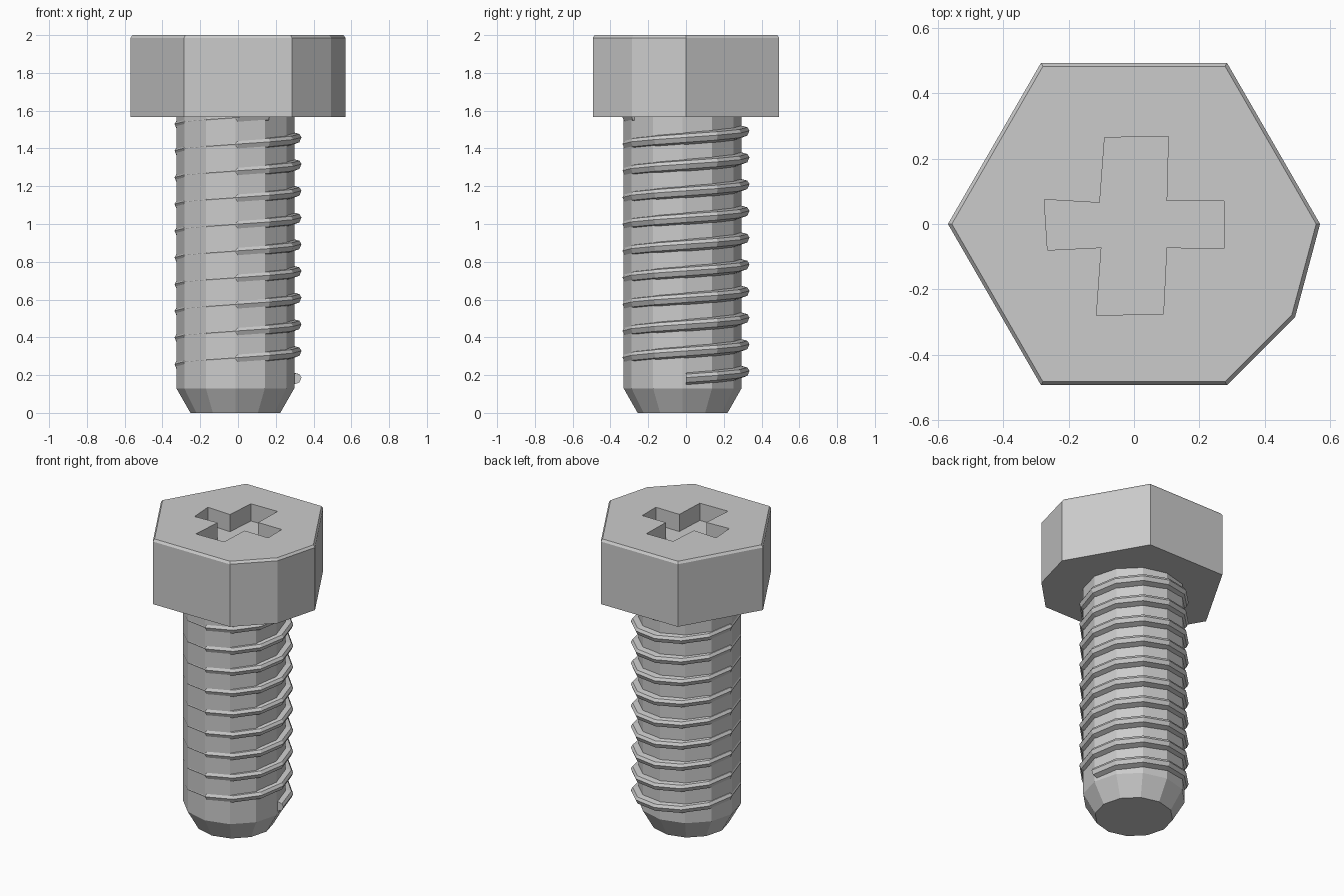
import bpy, bmesh, math

if "Cube" in bpy.data.objects:
    bpy.data.objects.remove(bpy.data.objects["Cube"])


def make_object(name, bm):
    bmesh.ops.recalc_face_normals(bm, faces=bm.faces)
    mesh = bpy.data.meshes.new(name)
    bm.to_mesh(mesh)
    bm.free()
    obj = bpy.data.objects.new(name, mesh)
    bpy.context.collection.objects.link(obj)
    return obj


def loft(name, rings, closed_ends=True):
    """Skin a list of equal-length point rings."""
    bm = bmesh.new()
    vs = [[bm.verts.new(p) for p in ring] for ring in rings]
    n = len(vs[0])
    for a, b in zip(vs, vs[1:]):
        for i in range(n):
            j = (i + 1) % n
            bm.faces.new((a[i], a[j], b[j], b[i]))
    if closed_ends:
        bm.faces.new(vs[0][::-1])
        bm.faces.new(vs[-1])
    return make_object(name, bm)


def polar_ring(degrees, radius, z, cx=0.0, cy=0.0):
    return [(cx + radius * math.cos(math.radians(d)),
             cy + radius * math.sin(math.radians(d)), z) for d in degrees]


# Head: hexagon with one extra clipped corner and a fine top chamfer
corners = (0, 60, 120, 180, 240, 300, 330)
head = loft("head", [polar_ring(corners, 0.57, 1.567),
                     polar_ring(corners, 0.57, 1.985),
                     polar_ring(corners, 0.558, 2.0)])

# Cross-shaped driver recess, slightly uneven
cross = [(-0.09, 0.265), (0.105, 0.268), (0.1, 0.07), (0.275, 0.07),
         (0.275, -0.075), (0.1, -0.072), (0.09, -0.275), (-0.115, -0.28),
         (-0.1, -0.072), (-0.265, -0.08), (-0.275, 0.075), (-0.105, 0.065)]
cutter = loft("recess_cutter", [[(x, y, z) for x, y in cross] for z in (1.885, 2.1)])
cutter.hide_render = True
cutter.hide_viewport = True
cut = head.modifiers.new("recess", 'BOOLEAN')
cut.operation = 'DIFFERENCE'
cut.solver = 'EXACT'
cut.object = cutter

# Shaft: twelve sides with a tapered tip, a little off centre
sides = range(0, 360, 30)
shaft = loft("shaft", [polar_ring(sides, r, z, -0.014, -0.018)
                       for r, z in ((0.238, 0.0), (0.312, 0.13), (0.312, 1.57))])

# Thread: blunt wedge profile swept up a right-handed helix
profile = [(0.27, -0.042), (0.325, -0.022), (0.336, 0.004), (0.325, 0.022), (0.27, 0.034)]
pitch, steps = 0.1413, 12
rings = []
for k in range(int(9.9 * steps) + 1):
    a = 2 * math.pi * k / steps
    z0 = 0.183 + pitch * k / steps
    rings.append([(r * math.cos(a), r * math.sin(a), z0 + dz) for r, dz in profile])
thread = loft("thread", rings)
